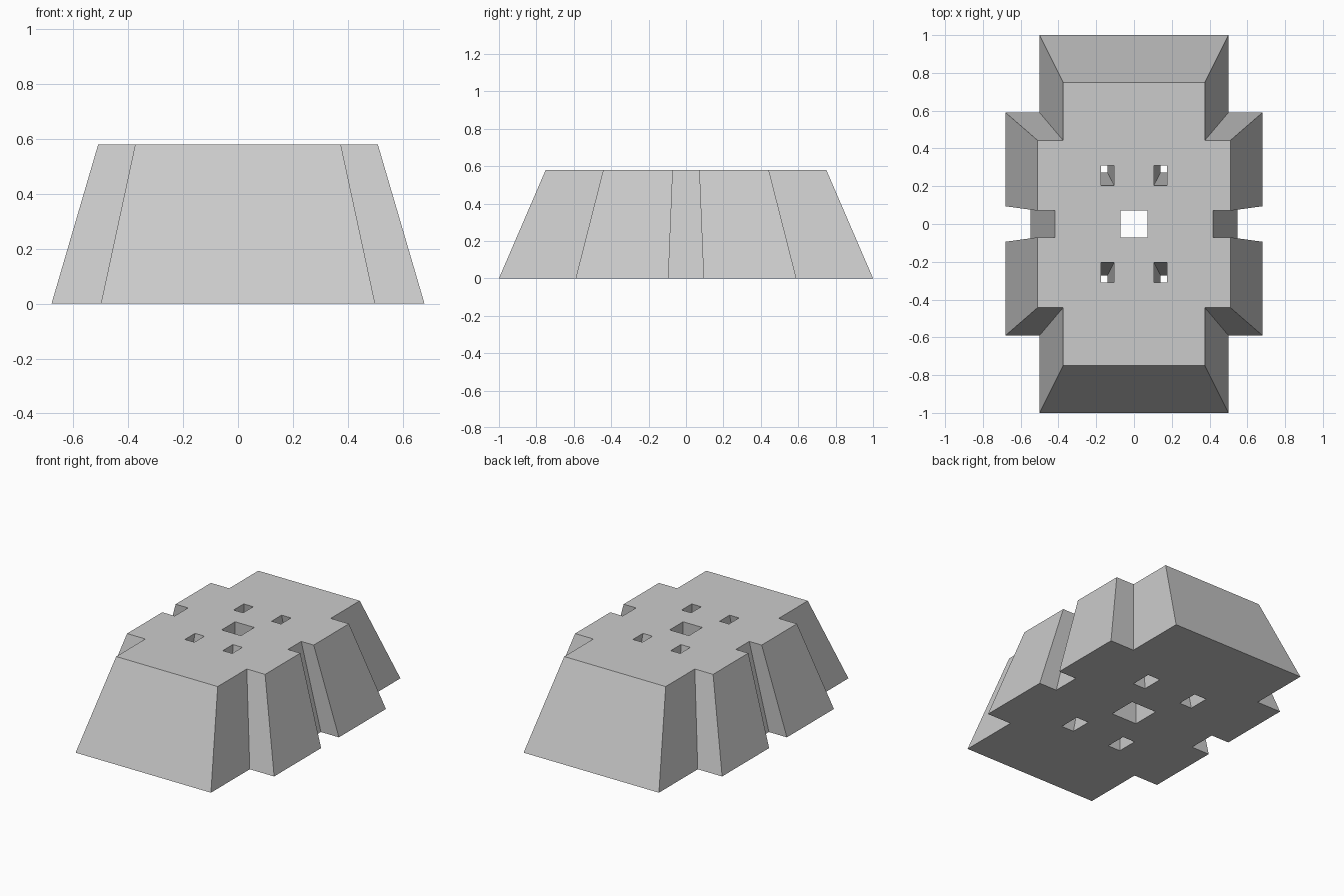
import bpy, bmesh

if "Cube" in bpy.data.objects:
    bpy.data.objects.remove(bpy.data.objects["Cube"])

HEIGHT, TAPER = 0.58, 0.75
bm = bmesh.new()
rims = {0: [], 1: []}


def loft(bottom, top=None):
    """Tapered wall between a bottom loop and its shrunken top loop."""
    top = top or [(x * TAPER, y * TAPER) for x, y in bottom]
    lo = [bm.verts.new((x, y, 0)) for x, y in bottom]
    hi = [bm.verts.new((x, y, HEIGHT)) for x, y in top]
    n = len(lo)
    for i in range(n):
        j = (i + 1) % n
        bm.faces.new((lo[i], lo[j], hi[j], hi[i]))
        rims[0].append(bm.edges.get((lo[i], lo[j])))
        rims[1].append(bm.edges.get((hi[i], hi[j])))


def rect(x0, x1, y0, y1):
    return [(x0, y0), (x1, y0), (x1, y1), (x0, y1)]


def four_way(quarter):
    """Mirror a quarter outline into a closed loop."""
    half = quarter + [(-x, y) for x, y in reversed(quarter)]
    return half + [(-x, -y) for x, y in half]


# Cross-shaped outer wall with a notch in each side
arms = [(0.68, 0.094), (0.68, 0.59), (0.5, 0.59), (0.5, 1.0)]
shrunk = [(x * TAPER, y * TAPER) for x, y in arms]
loft(four_way([(0.547, 0.094)] + arms), four_way([(0.418, 0.0705)] + shrunk))

# Central hole and four smaller slanted holes
loft(rect(-0.095, 0.095, -0.095, 0.095))
for sx in (-1, 1):
    for sy in (-1, 1):
        loft(rect(sx * 0.14, sx * 0.233, sy * 0.272, sy * 0.414))

# Flat base and top, pierced by the holes
for rim in rims.values():
    bmesh.ops.triangle_fill(bm, use_beauty=True, edges=rim)
bmesh.ops.recalc_face_normals(bm, faces=bm.faces)

mesh = bpy.data.meshes.new("tapered_block")
bm.to_mesh(mesh)
bm.free()
block = bpy.data.objects.new("tapered_block", mesh)
bpy.context.collection.objects.link(block)
